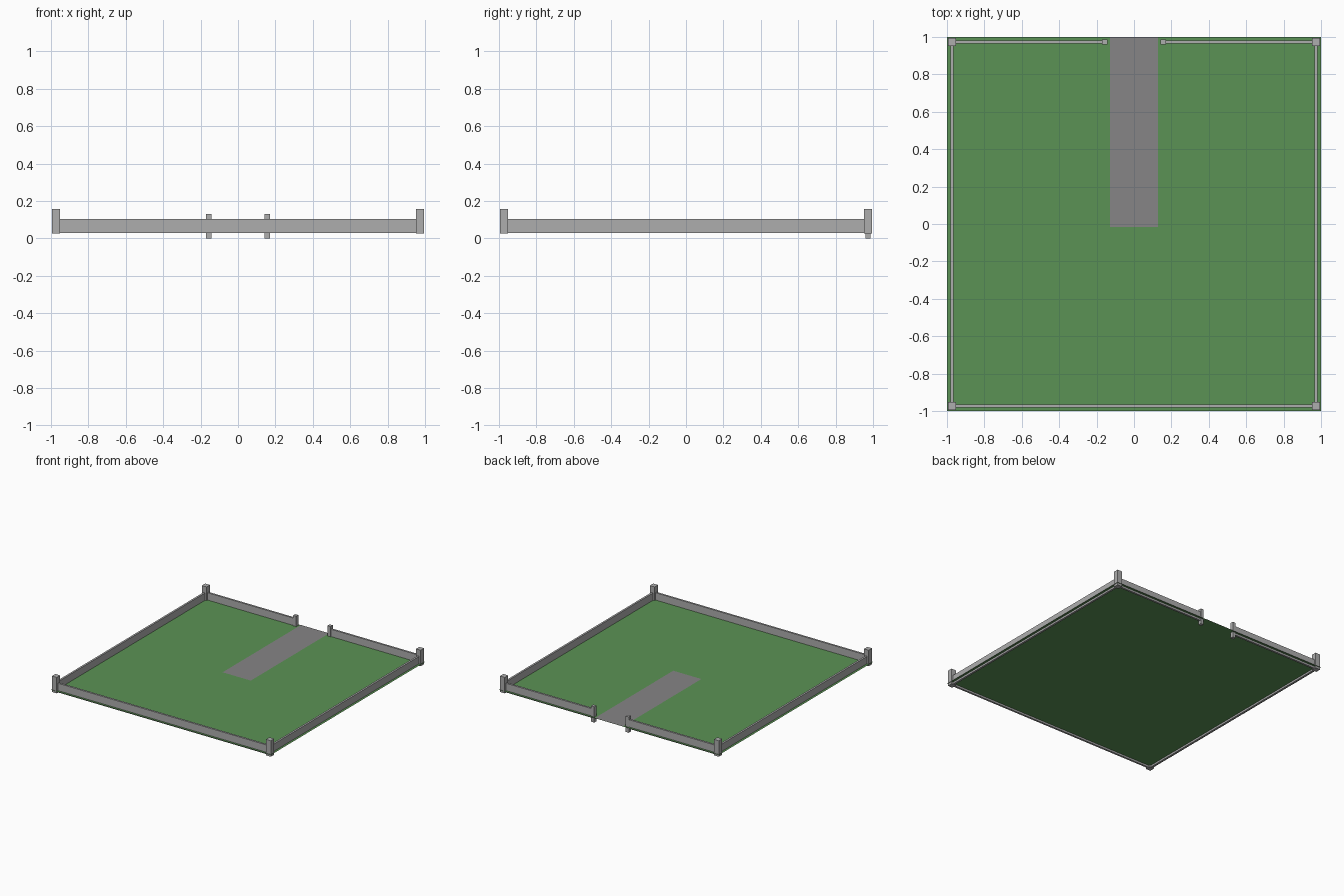
import bpy, bmesh

if "Cube" in bpy.data.objects:
    bpy.data.objects.remove(bpy.data.objects["Cube"])


def material(name, color):
    m = bpy.data.materials.new(name)
    m.diffuse_color = (*color, 1.0)
    m.use_nodes = True
    m.node_tree.nodes["Principled BSDF"].inputs["Base Color"].default_value = m.diffuse_color
    return m


GRASS = material("grass_green", (0.105, 0.29, 0.09))
PAVING = material("paving_grey", (0.24, 0.235, 0.24))
STONE = material("stone_grey", (0.42, 0.42, 0.42))


def add_object(name, bm, mat):
    me = bpy.data.meshes.new(name)
    bm.to_mesh(me)
    bm.free()
    me.materials.append(mat)
    ob = bpy.data.objects.new(name, me)
    bpy.context.collection.objects.link(ob)


def box(name, x0, x1, y0, y1, z0, z1, mat):
    bm = bmesh.new()
    bmesh.ops.create_cube(bm, size=1)
    bmesh.ops.scale(bm, vec=(x1 - x0, y1 - y0, z1 - z0), verts=bm.verts)
    bmesh.ops.translate(bm, vec=((x0 + x1) / 2, (y0 + y1) / 2, (z0 + z1) / 2), verts=bm.verts)
    add_object(name, bm, mat)


def sheet(name, x0, x1, y0, y1, z, mat):
    bm = bmesh.new()
    bm.faces.new([bm.verts.new(p) for p in
                  ((x0, y0, z), (x1, y0, z), (x1, y1, z), (x0, y1, z))])
    add_object(name, bm, mat)


GROUND_Z = 0.045
EDGE = 0.973            # centre line of the fence
T = 0.008               # half thickness of the wall
P = 0.022               # half width of the corner posts
G = 0.014               # half width of the gate posts
GATE = 0.157            # gate post centre
WALL = (0.03, 0.105)

# Lawn and path
sheet("lawn", -1, 1, -1, 1, GROUND_Z, GRASS)
sheet("path", -0.128, 0.128, -0.017, 1, GROUND_Z + 0.002, PAVING)

# Front wall
box("front_wall", -EDGE, EDGE, -EDGE - T, -EDGE + T, *WALL, STONE)

for side, s in (("left", -1), ("right", 1)):
    # Side wall
    x = s * EDGE
    box(side + "_wall", x - T, x + T, -EDGE, EDGE, *WALL, STONE)
    # Back wall, open at the gate
    a, b = sorted((s * GATE, x))
    box(side + "_back_wall", a, b, EDGE - T, EDGE + T, *WALL, STONE)
    # Gate post
    g = s * GATE
    box(side + "_gate_post", g - G, g + G, EDGE - G, EDGE + G, 0, 0.13, STONE)
    # Corner posts
    for end, e in (("front", -1), ("back", 1)):
        y = e * EDGE
        box(f"{end}_{side}_corner_post", x - P, x + P, y - P, y + P, 0.027, 0.158, STONE)
